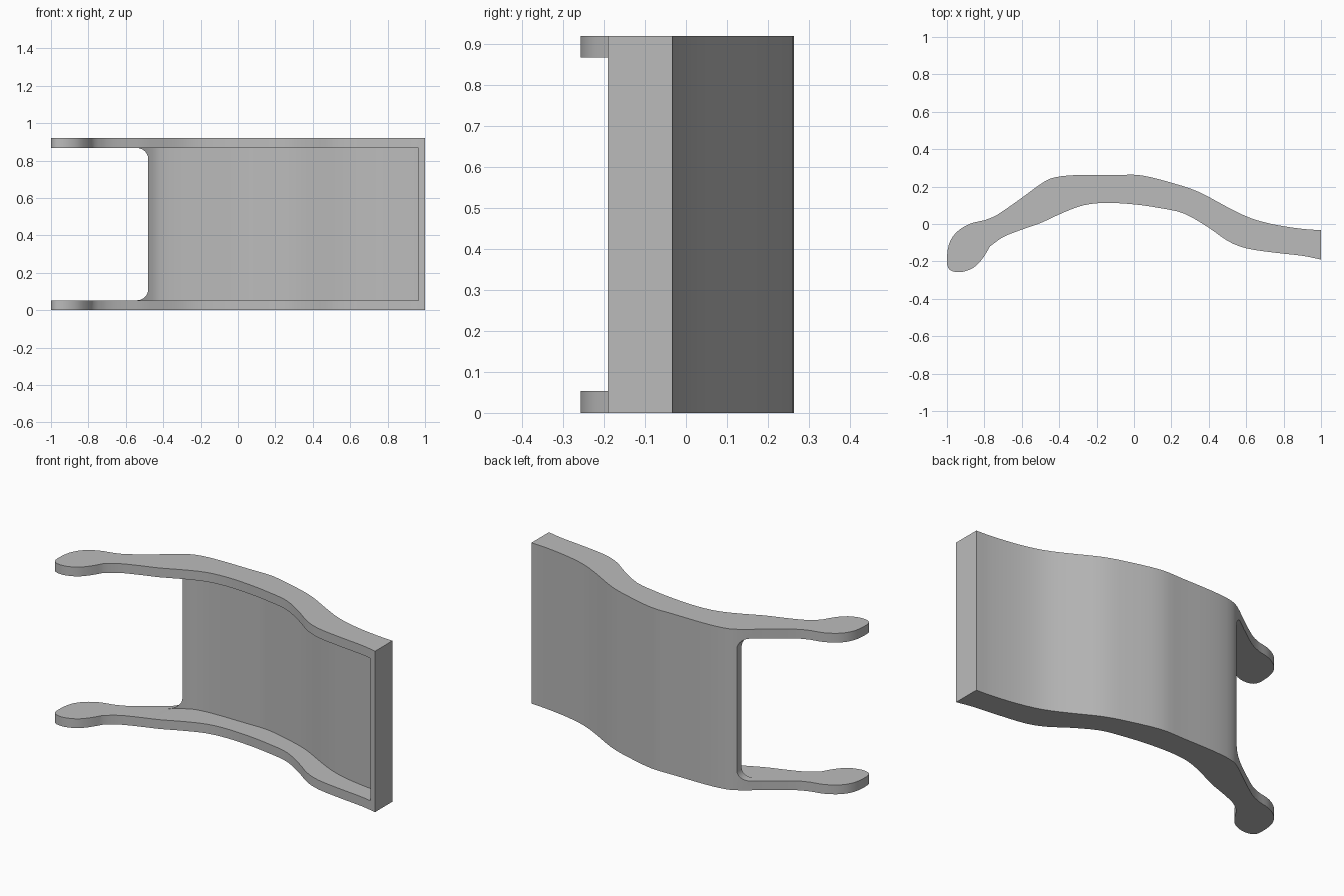
import bpy
import math
from mathutils import Vector

HEIGHT = 0.92
RAIL = 0.053
WALL = 0.036

if "Cube" in bpy.data.objects:
    bpy.data.objects.remove(bpy.data.objects["Cube"])

grey = bpy.data.materials.new("grey plastic")
grey.use_nodes = True
colour = (0.5, 0.5, 0.5, 1)
grey.diffuse_color = colour
grey.node_tree.nodes["Principled BSDF"].inputs["Base Color"].default_value = colour


def smooth_path(points, steps=3):
    """Catmull-Rom curve through the points, ends kept."""
    pts = [Vector(p) for p in points]
    pts = [2 * pts[0] - pts[1]] + pts + [2 * pts[-1] - pts[-2]]
    path = []
    for a, b, c, d in zip(pts, pts[1:], pts[2:], pts[3:]):
        for i in range(steps):
            t = i / steps
            path.append(0.5 * (2 * b + (c - a) * t + (2 * a - 5 * b + 4 * c - d) * t ** 2
                               + (3 * b - a - 3 * c + d) * t ** 3))
    return path + [pts[-2]]


def prism(name, outline, place, low, high):
    """Extrude a flat outline between two levels; place maps (u, v, level) to a point."""
    n = len(outline)
    verts = [place(p[0], p[1], level) for level in (low, high) for p in outline]
    faces = [[i, (i + 1) % n, (i + 1) % n + n, i + n] for i in range(n)]
    faces += [list(reversed(range(n))), list(range(n, n + n))]
    mesh = bpy.data.meshes.new(name)
    mesh.from_pydata(verts, [], faces)
    mesh.materials.append(grey)
    obj = bpy.data.objects.new(name, mesh)
    bpy.context.collection.objects.link(obj)
    bpy.context.view_layer.objects.active = obj
    bpy.ops.object.select_all(action="DESELECT")
    obj.select_set(True)
    bpy.ops.object.mode_set(mode="EDIT")
    bpy.ops.mesh.select_all(action="SELECT")
    bpy.ops.mesh.normals_make_consistent(inside=False)
    bpy.ops.object.mode_set(mode="OBJECT")
    return obj


def cut(target, cutter):
    cutter.hide_render = True
    mod = target.modifiers.new("cut", "BOOLEAN")
    mod.operation = "DIFFERENCE"
    mod.solver = "EXACT"
    mod.object = cutter
    bpy.context.view_layer.objects.active = target
    bpy.ops.object.modifier_apply(modifier=mod.name)
    bpy.data.objects.remove(cutter)


def upright(u, v, level):
    return (u, v, level)


def sideways(u, v, level):
    return (u, level, v)


# Side profile: rear edge, rounded hook tip, front edge
rear = smooth_path([(1, -.033), (.9, -.026), (.75, -.003), (.62, .033), (.5, .09), (.35, .17),
                    (.22, .215), (.04, .26), (-.1, .262), (-.3, .262), (-.42, .25),
                    (-.49, .22), (-.6, .14), (-.73, .05), (-.8, .02)])
tip = smooth_path([(-.8, .02), (-.88, 0), (-.95, -.045), (-.99, -.11), (-1, -.2),
                   (-.985, -.245), (-.93, -.258), (-.86, -.235), (-.81, -.185), (-.77, -.12)])
front = smooth_path([(-.77, -.12), (-.7, -.07), (-.6, -.03), (-.5, .005), (-.38, .06),
                     (-.27, .1), (-.15, .113), (0, .105), (.14, .085), (.27, .055),
                     (.4, -.02), (.5, -.09), (.6, -.13), (.75, -.153), (.9, -.17), (1, -.19)])
body = prism("curved_bracket", rear + tip[1:] + front[1:], upright, 0, HEIGHT)

# Pocket in front of the thin rear panel
inner = []
for a, b in zip(rear, rear[1:]):
    along = (b - a).normalized()
    p = (a + b) / 2 + WALL * Vector((-along.y, along.x))
    if p.x < 1 - WALL:
        inner.append(p)
end = 1 - WALL
pocket = [Vector((end, inner[0].y))] + inner + [Vector((inner[-1].x, -1)), Vector((end, -1))]
cut(body, prism("pocket_cutter", pocket, upright, RAIL, HEIGHT - RAIL))

# Open window between the two hooked arms, with rounded inner corners
edge, radius, arc = -.48, .06, 8
window = [Vector((-2, RAIL))]
for turn, z in ((-1, RAIL + radius), (0, HEIGHT - RAIL - radius)):
    for i in range(arc + 1):
        angle = (turn + i / arc) * math.pi / 2
        window.append(Vector((edge - radius + radius * math.cos(angle),
                              z + radius * math.sin(angle))))
window.append(Vector((-2, HEIGHT - RAIL)))
cut(body, prism("window_cutter", window, sideways, -1, 1))

bpy.ops.object.select_all(action="DESELECT")
body.select_set(True)
bpy.context.view_layer.objects.active = body
bpy.ops.object.shade_smooth_by_angle(angle=math.radians(30))
